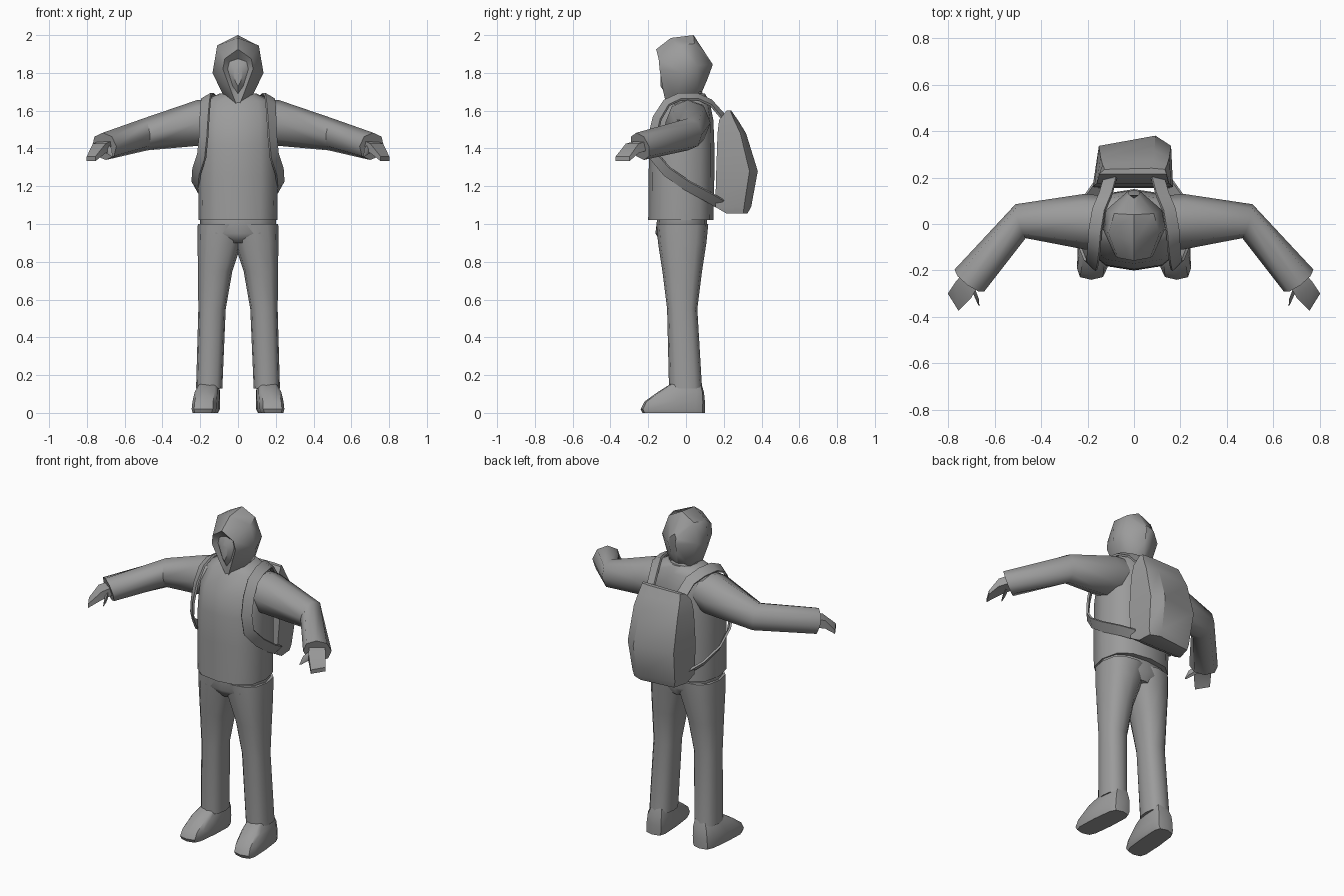
import bpy, bmesh, math
from mathutils import Vector as V

cube = bpy.data.objects.get("Cube")
if cube:
    bpy.data.objects.remove(cube, do_unlink=True)

grey = bpy.data.materials.new("plain grey")
grey.use_nodes = True
grey.diffuse_color = (0.33, 0.33, 0.33, 1)
grey.node_tree.nodes["Principled BSDF"].inputs["Base Color"].default_value = (0.33, 0.33, 0.33, 1)


def loft(name, rings, angle=40, side=1):
    """Skin a closed tube through rings of equal point count."""
    bm = bmesh.new()
    rows = [[bm.verts.new((p[0] * side, p[1], p[2])) for p in r] for r in rings]
    n = len(rows[0])
    for a, b in zip(rows, rows[1:]):
        for i in range(n):
            bm.faces.new((a[i], a[(i + 1) % n], b[(i + 1) % n], b[i]))
    bm.faces.new(rows[0])
    bm.faces.new(rows[-1])
    bmesh.ops.recalc_face_normals(bm, faces=bm.faces)
    me = bpy.data.meshes.new(name)
    bm.to_mesh(me)
    bm.free()
    ob = bpy.data.objects.new(name, me)
    bpy.context.collection.objects.link(ob)
    me.materials.append(grey)
    bpy.ops.object.select_all(action='DESELECT')
    ob.select_set(True)
    bpy.context.view_layer.objects.active = ob
    bpy.ops.object.shade_smooth_by_angle(angle=math.radians(angle))


def oval(c, u, w, n=12, p=1.0):
    """Superellipse ring about c spanned by half axes u and w."""
    c, u, w = V(c), V(u), V(w)
    pw = lambda t: math.copysign(abs(t) ** p, t)
    return [c + u * pw(math.cos(t)) + w * pw(math.sin(t))
            for t in (2 * math.pi * i / n for i in range(n))]


def flat(z, x0, x1, y0, y1, p=0.8, n=12):
    """Horizontal ring filling a box."""
    return oval(((x0 + x1) / 2, (y0 + y1) / 2, z), ((x1 - x0) / 2, 0, 0),
                (0, (y1 - y0) / 2, 0), n, p)


def quad(c, u, w):
    c, u, w = V(c), V(u), V(w)
    return [c + u + w, c - u + w, c - u - w, c + u - w]


# jacket body, collar and hips
loft("jacket", [flat(z, -x, x, y0, y1) for z, x, y0, y1 in (
    (1.02, .208, -.20, .145), (1.25, .212, -.198, .15), (1.42, .21, -.195, .15),
    (1.55, .205, -.17, .145), (1.65, .185, -.10, .125), (1.69, .10, -.07, .10))], 50)
loft("collar", [flat(1.64, -.10, .10, -.10, .11), flat(1.71, -.07, .07, -.07, .08)])
loft("hips", [flat(1.05, -.20, .20, -.15, .11), flat(.95, -.205, .205, -.162, .115),
              flat(.90, -.12, .12, -.13, .095)], 60)

# hood: half rings running from the face backwards, mirrored into loops
half_rings = [
    [(0, -.135, 1.83), (.02, -.135, 1.82), (.025, -.135, 1.79), (.012, -.135, 1.75), (0, -.135, 1.73)],
    [(0, -.115, 1.875), (.045, -.115, 1.86), (.055, -.115, 1.82), (.028, -.11, 1.73), (0, -.11, 1.69)],
    [(0, -.158, 1.925), (.07, -.145, 1.875), (.08, -.14, 1.82), (.035, -.12, 1.70), (0, -.10, 1.61)],
    [(0, -.08, 1.985), (.11, -.04, 1.945), (.135, -.02, 1.80), (.07, -.05, 1.665), (0, -.07, 1.60)],
    [(0, .04, 2.0), (.085, .045, 1.955), (.12, .06, 1.84), (.07, .06, 1.69), (0, .07, 1.67)],
    [(0, .11, 1.89), (.02, .125, 1.87), (.025, .142, 1.845), (.02, .115, 1.77), (0, .085, 1.70)]]
loft("hood", [r + [(-x, y, z) for x, y, z in r[3:0:-1]] for r in half_rings], 42)

# backpack: boxy, with its back ridge set off centre
pack = [(1.055, .215, .325, .145), (1.09, .155, .345, .155), (1.28, .16, .38, .168),
        (1.48, .167, .318, .16), (1.55, .175, .275, .15), (1.60, .215, .24, .14)]
loft("backpack", [[(-w - .01, a, z), (w, a, z), (w * .95, b - (b - a) * .2, z),
                   (w * .55, b, z), (-w * .9, b - (b - a) * .2, z)]
                  for z, a, b, w in pack], 35)

strap_path = [V(p) for p in (
    (.10, .20, 1.56), (.12, .13, 1.64), (.15, .06, 1.672), (.165, -.03, 1.672),
    (.17, -.10, 1.64), (.175, -.15, 1.56), (.18, -.175, 1.46), (.19, -.168, 1.36),
    (.217, -.10, 1.28), (.222, .0, 1.21), (.19, .11, 1.15), (.14, .18, 1.11))]

for side, word in ((1, "left"), (-1, "right")):
    # trouser leg, overlapping its twin above the crotch
    loft(word + "_leg", [flat(z, x0, x1, y0, y1) for z, x0, x1, y0, y1 in (
        (1.0, -.06, .213, -.157, .118), (.90, -.02, .214, -.148, .108),
        (.75, .03, .212, -.125, .085), (.55, .065, .21, -.10, .06),
        (.13, .083, .222, -.09, .085))], 50, side)

    # boot with the toe turned out
    boot = [flat(z, x0, x1, y0, y1, .5) for z, x0, x1, y0, y1 in (
        (.0, .11, .235, -.23, .10), (.02, .10, .24, -.24, .10), (.06, .10, .237, -.22, .10),
        (.11, .10, .23, -.15, .095), (.16, .11, .205, -.07, .08))]
    loft(word + "_boot", [[p + V((-.08 * p.y - .005, 0, 0)) for p in r] for r in boot], 40, side)

    # sleeve bent at the elbow
    loft(word + "_sleeve", [oval(c, u, w, 8, .95) for c, u, w in (
        ((.12, .01, 1.55), (0, .11, 0), (0, 0, .115)),
        ((.21, .01, 1.535), (0, .12, 0), (.01, 0, .12)),
        ((.488, .012, 1.475), (.022, .073, 0), (.01, 0, .085)),
        ((.708, -.243, 1.411), (.064, .047, 0), (.008, -.02, .072)))], 50, side)

    # hand and thumb
    loft(word + "_hand", [quad(c, u, (0, 0, t)) for c, u, t in (
        ((.70, -.235, 1.415), (.03, .03, 0), .025),
        ((.735, -.285, 1.40), (.034, .034, 0), .025),
        ((.778, -.336, 1.345), (.023, .037, 0), .012))], 40, side)
    loft(word + "_thumb", [quad(c, (t, t, 0), (0, 0, t)) for c, t in (
        ((.70, -.265, 1.40), .018), ((.68, -.31, 1.385), .013), ((.668, -.35, 1.36), .003))], 40, side)

    # shoulder strap wrapping from pack top to pack base
    rings = []
    last = len(strap_path) - 1
    for i, p in enumerate(strap_path):
        tangent = (strap_path[min(i + 1, last)] - strap_path[max(i - 1, 0)]).normalized()
        out = p - V((0, 0, 1.40))
        out = (out - tangent * out.dot(tangent)).normalized()
        rings.append(quad(p + out * .003, tangent.cross(out) * .03, out * .006))
    loft(word + "_strap", rings, 40, side)
